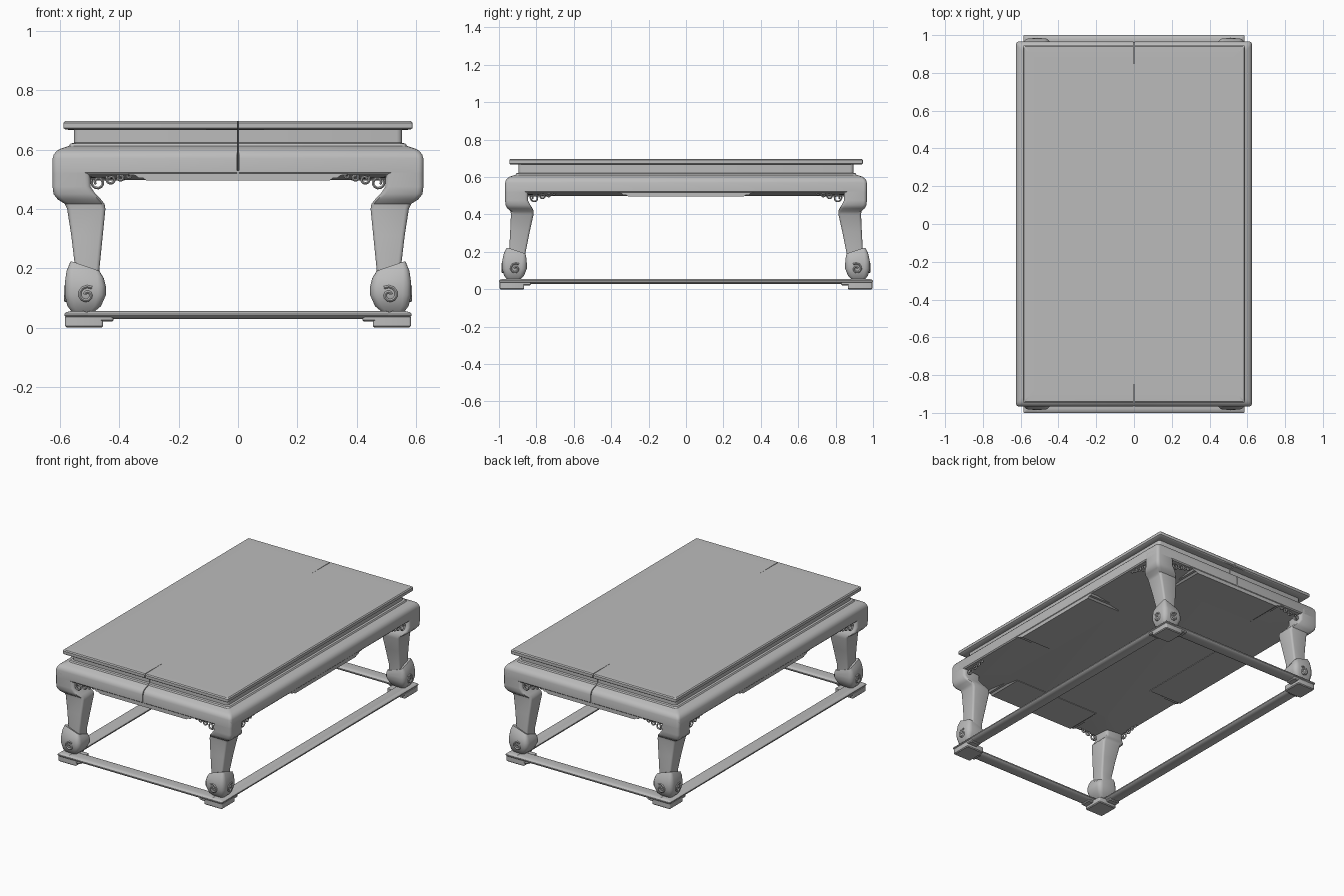
import bpy, bmesh, math

cube = bpy.data.objects.get("Cube")
if cube:
    bpy.data.objects.remove(cube, do_unlink=True)

grey = bpy.data.materials.new("plain grey")
grey.use_nodes = True
grey.diffuse_color = (0.5, 0.5, 0.5, 1)
grey.node_tree.nodes["Principled BSDF"].inputs["Base Color"].default_value = (0.5, 0.5, 0.5, 1)


def activate(obj):
    bpy.ops.object.select_all(action='DESELECT')
    obj.select_set(True)
    bpy.context.view_layer.objects.active = obj


def finish(obj, mirror=None, angle=35):
    """Material, smooth shading and mirroring about the world centre."""
    if not obj.data.materials:
        obj.data.materials.append(grey)
    activate(obj)
    bpy.ops.object.shade_smooth_by_angle(angle=math.radians(angle))
    if mirror:
        mod = obj.modifiers.new("mirror", 'MIRROR')
        mod.use_axis = (mirror[0], mirror[1], False)
    return obj


def to_object(name, bm):
    bmesh.ops.recalc_face_normals(bm, faces=bm.faces)
    mesh = bpy.data.meshes.new(name)
    bm.to_mesh(mesh)
    bm.free()
    obj = bpy.data.objects.new(name, mesh)
    bpy.context.collection.objects.link(obj)
    return obj


def prism(name, outline, offset, mirror):
    """Extrude a flat outline of 3D points along an offset."""
    bm = bmesh.new()
    face = bm.faces.new([bm.verts.new(p) for p in outline])
    ext = bmesh.ops.extrude_face_region(bm, geom=[face])
    bmesh.ops.translate(bm, vec=offset, verts=[g for g in ext["geom"] if isinstance(g, bmesh.types.BMVert)])
    return finish(to_object(name, bm), mirror)


def loft(name, rings, mirror=None, steps=3):
    """Skin rounded rectangles (x0, x1, y0, y1, z, radius, tilt), tilt raising the outer corner."""
    bm = bmesh.new()
    loops = []
    for x0, x1, y0, y1, z, r, tilt in rings:
        cx, cy, hx, hy = (x0 + x1) / 2, (y0 + y1) / 2, (x1 - x0) / 2, (y1 - y0) / 2
        loop = []
        for q, (sx, sy) in enumerate([(1, 1), (-1, 1), (-1, -1), (1, -1)]):
            for k in range(steps + 1):
                a = math.pi / 2 * (q + k / steps)
                u = sx * (hx - r) + r * math.cos(a)
                v = sy * (hy - r) + r * math.sin(a)
                loop.append(bm.verts.new((cx + u, cy + v, z + tilt * (u / hx + v / hy) / 2)))
        loops.append(loop)
    n = len(loops[0])
    for a, b in zip(loops, loops[1:]):
        for i in range(n):
            j = (i + 1) % n
            bm.faces.new((a[i], a[j], b[j], b[i]))
    bm.faces.new(loops[0])
    bm.faces.new(loops[-1])
    return finish(to_object(name, bm), mirror)


def moulding(name, hx, hy, profile, r):
    """Centred loft from (inset, height) pairs."""
    return loft(name, [(d - hx, hx - d, d - hy, hy - d, z, r, 0) for d, z in profile])


def spiral(u, z, r0, r1, start, turns, n=14):
    pts = []
    for i in range(n + 1):
        t = i / n
        a, r = start + turns * math.tau * t, r0 + (r1 - r0) * t
        pts.append((u + r * math.cos(a), z + r * math.sin(a)))
    return pts


def tubes(name, paths, radius):
    """Round strips along 3D paths, mirrored to all four corners."""
    curve = bpy.data.curves.new(name, 'CURVE')
    curve.dimensions = '3D'
    curve.bevel_depth = radius
    curve.bevel_resolution = 1
    curve.use_fill_caps = True
    for path in paths:
        s = curve.splines.new('POLY')
        s.points.add(len(path) - 1)
        for p, co in zip(s.points, path):
            p.co = (*co, 1)
    obj = bpy.data.objects.new(name, curve)
    bpy.context.collection.objects.link(obj)
    activate(obj)
    bpy.ops.object.convert(target='MESH')
    return finish(bpy.context.object, (True, True), 60)


# Tabletop slab with softened rim
tabletop = moulding("tabletop", 0.588, 0.945, [
    (0.04, 0.666), (0.006, 0.667), (0, 0.672), (0, 0.69), (0.006, 0.696), (0.03, 0.697),
    (0.06, 0.697)], 0.006)

# Waist and apron in one moulding with a closed, slightly sagging underside
apron = moulding("apron", 0.625, 0.967, [
    (0.24, 0.498), (0.03, 0.514), (0.006, 0.515), (0, 0.522), (0, 0.57),
    (0.004, 0.583), (0.012, 0.594), (0.025, 0.602), (0.055, 0.612), (0.06, 0.62),
    (0.072, 0.623), (0.072, 0.668)], 0.018)

# Tapering seam at the middle of both short ends
seam = prism("seam_cutter", [(0, 0.73, 0.45), (0.003, 1, 0.45), (-0.003, 1, 0.45)], (0, 0, 0.3), (False, True))
seam.hide_render = True
seam.display_type = 'WIRE'
for part in (tabletop, apron):
    cut = part.modifiers.new("seam", 'BOOLEAN')
    cut.operation, cut.object, cut.solver = 'DIFFERENCE', seam, 'EXACT'
    activate(part)
    bpy.ops.object.modifier_apply(modifier="seam")
    finish(part)
bpy.data.objects.remove(seam, do_unlink=True)

# Stepped drop panels along the lower edge of the apron
half = [(0.38, 0.53), (0.365, 0.515), (0.345, 0.513), (0.335, 0.504), (0.32, 0.504), (0.308, 0.495)]
outline = half + [(-u, z) for u, z in reversed(half)]
prism("end_drop_panel", [(u, 0.964, z) for u, z in outline], (0, -0.24, 0), (False, True))
prism("side_drop_panel", [(0.622, u, z) for u, z in outline], (-0.24, 0, 0), (True, False))

# Legs: square shoulder, knee and tapering shank
loft("leg", [
    (0.47, 0.55, 0.86, 0.945, 0.12, 0.012, 0),
    (0.467, 0.549, 0.857, 0.946, 0.2, 0.012, 0),
    (0.456, 0.562, 0.835, 0.94, 0.31, 0.012, 0),
    (0.447, 0.576, 0.815, 0.936, 0.4, 0.014, 0),
    (0.45, 0.584, 0.814, 0.938, 0.417, 0.016, 0),
    (0.462, 0.608, 0.82, 0.955, 0.432, 0.018, 0),
    (0.48, 0.622, 0.832, 0.965, 0.45, 0.018, 0),
    (0.497, 0.625, 0.845, 0.967, 0.475, 0.018, 0),
    (0.5, 0.625, 0.845, 0.967, 0.56, 0.018, 0)], (True, True))

# Bulbous feet whose upper lip rises to a point at the outer corner
loft("foot", [
    (0.488, 0.558, 0.887, 0.955, 0.05, 0.015, 0),
    (0.462, 0.575, 0.866, 0.972, 0.072, 0.022, 0),
    (0.445, 0.584, 0.851, 0.983, 0.11, 0.028, 0),
    (0.445, 0.584, 0.851, 0.983, 0.14, 0.028, 0.012),
    (0.452, 0.578, 0.853, 0.974, 0.17, 0.022, 0.025),
    (0.464, 0.566, 0.857, 0.96, 0.19, 0.014, 0.035),
    (0.472, 0.552, 0.866, 0.946, 0.187, 0.01, 0.03)], (True, True))

# Scrolls on the two outer faces of each foot
curl = (0.11, 0.03, 0.006, math.pi * 0.7, -1.3)
tubes("foot_scroll",
      [[(u, 0.98, z) for u, z in spiral(0.51, *curl)],
       [(0.581, u, z) for u, z in spiral(0.912, *curl)]], 0.006)

# Open curled brackets between apron and legs
curls = [(-0.028, 0.489, 0.023, 0.009, 0.5, -1.2), (-0.072, 0.499, 0.016, 0.007, 0.8, -1.1),
         (-0.105, 0.505, 0.012, 0.005, 1.0, -1.0), (-0.133, 0.511, 0.008, 0.004, 1.2, -1.0)]
paths = []
for u, *rest in curls:
    paths.append([(x, 0.945, z) for x, z in spiral(0.5 + u, *rest)])
    paths.append([(0.603, y, z) for y, z in spiral(0.838 + u, *rest)])
tubes("curled_bracket", paths, 0.005)

# Floor frame bars with rounded edges
for name, box, mirror in [("side_floor_bar", (0.5, 0.585, -1, 1), (True, False)),
                          ("end_floor_bar", (-0.52, 0.52, 0.915, 1), (False, True))]:
    x0, x1, y0, y1 = box
    loft(name, [(x0 + e, x1 - e, y0 + e, y1 - e, z, 0.005, 0) for e, z in
                [(0.022, 0.028), (0.006, 0.033), (0, 0.04), (0, 0.046), (0.006, 0.052), (0.02, 0.055)]],
         mirror)

# Corner blocks under the frame: a square pad and two short arms along the bars
for name, x0, y0, low, high in [("corner_pad", 0.455, 0.865, 0, 0.035),
                                ("end_pad_arm", 0.42, 0.925, 0.02, 0.035),
                                ("side_pad_arm", 0.51, 0.83, 0.02, 0.035)]:
    loft(name, [(x0 + e, 0.583 - e, y0 + e, 0.996 - e, z, 0.008, 0) for e, z in
                [(0.005, low), (0, low + 0.005), (0, high)]], (True, True))
